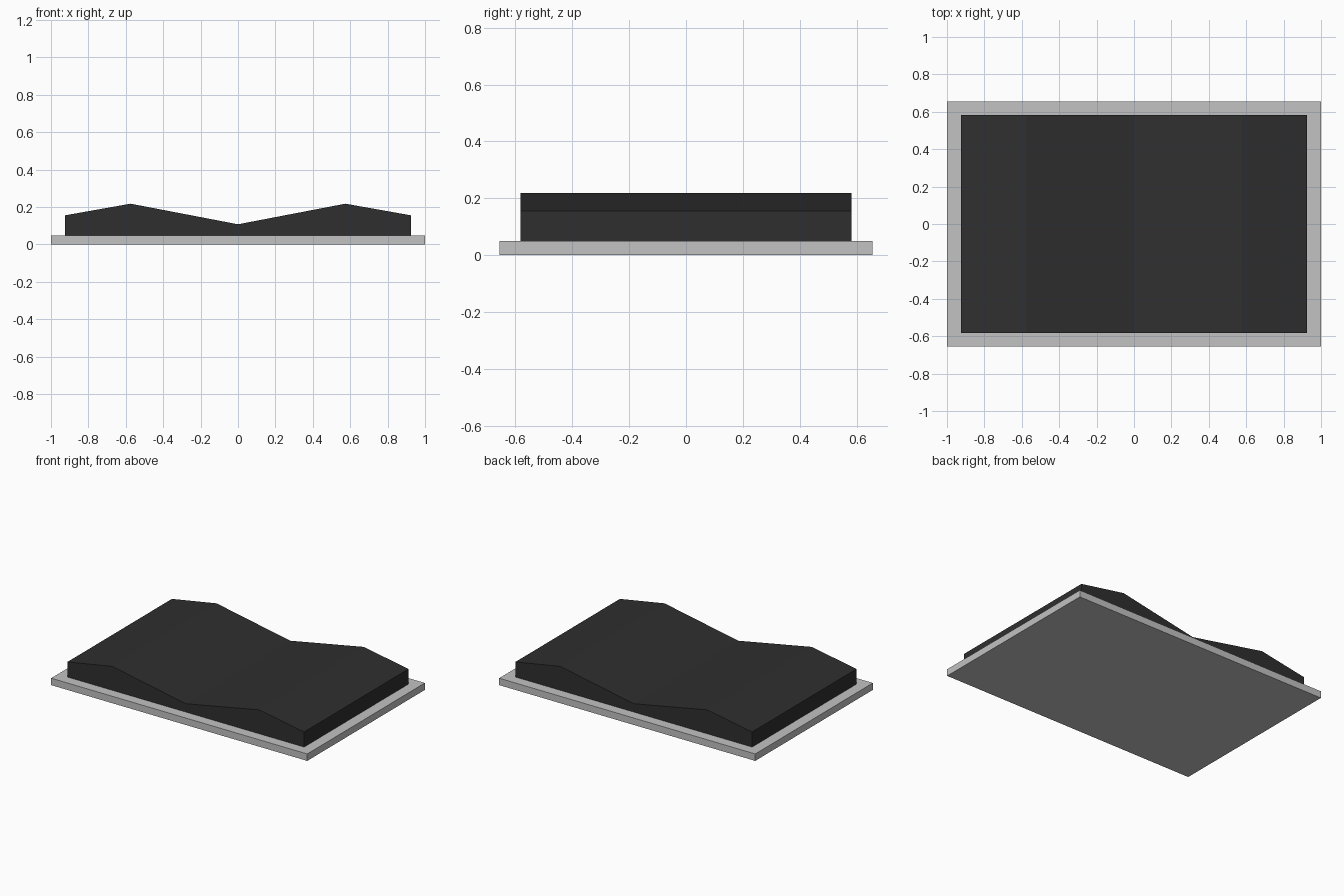
import bpy, bmesh

if "Cube" in bpy.data.objects:
    bpy.data.objects.remove(bpy.data.objects["Cube"])


def material(name, value):
    m = bpy.data.materials.new(name)
    m.diffuse_color = (value, value, value, 1)
    m.use_nodes = True
    m.node_tree.nodes["Principled BSDF"].inputs["Base Color"].default_value = m.diffuse_color
    return m


def extrude_profile(name, profile, half_depth, mat):
    """Solid made from an x-z profile swept along y."""
    bm = bmesh.new()
    face = bm.faces.new([bm.verts.new((x, -half_depth, z)) for x, z in profile])
    ext = bmesh.ops.extrude_face_region(bm, geom=[face])
    verts = [g for g in ext["geom"] if isinstance(g, bmesh.types.BMVert)]
    bmesh.ops.translate(bm, verts=verts, vec=(0, 2 * half_depth, 0))
    bmesh.ops.recalc_face_normals(bm, faces=bm.faces[:])
    mesh = bpy.data.meshes.new(name)
    bm.to_mesh(mesh)
    bm.free()
    mesh.materials.append(mat)
    obj = bpy.data.objects.new(name, mesh)
    bpy.context.collection.objects.link(obj)
    return obj


light_grey = material("light_grey", 0.54)
charcoal = material("charcoal", 0.028)

# Flat base plate
T = 0.049
extrude_profile("base_plate", [(-1, 0), (1, 0), (1, T), (-1, T)], 0.656, light_grey)

# Double-ridged block: right half of the outline, mirrored to the left
right = [(0.924, T), (0.924, 0.156), (0.574, 0.218)]
outline = right + [(0, 0.108)] + [(-x, z) for x, z in reversed(right)]
extrude_profile("ridged_block", outline, 0.582, charcoal)
